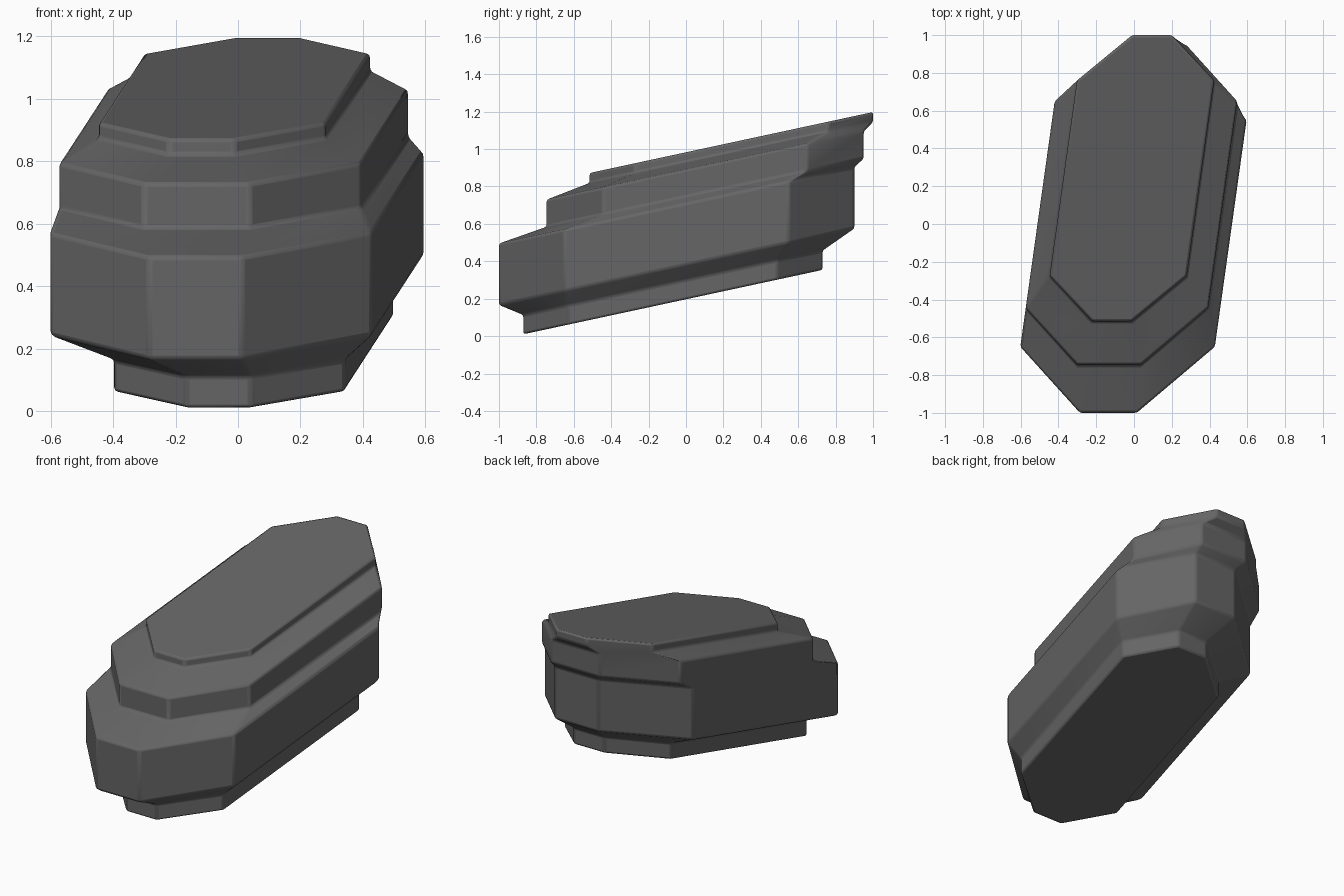
import bpy
import bmesh

cube = bpy.data.objects.get("Cube")
if cube:
    bpy.data.objects.remove(cube, do_unlink=True)

SLOPE = 0.215   # rise of every tier towards the back
SKEW = 0.14     # sideways drift of every tier towards the back

grey = bpy.data.materials.new("dark grey stone")
grey.use_nodes = True
colour = (0.13, 0.13, 0.13, 1)
grey.diffuse_color = colour
bsdf = grey.node_tree.nodes["Principled BSDF"]
bsdf.inputs["Base Color"].default_value = colour
bsdf.inputs["Roughness"].default_value = 0.8


def octagon(bm, z, front, back, chamfer, side, end, centre):
    """Skewed, slanted eight-sided ring."""
    a, b = front + chamfer, back - chamfer
    corners = [(-end, front), (end, front), (side, a), (side, b),
               (end, back), (-end, back), (-side, b), (-side, a)]
    return [bm.verts.new((x + centre + SKEW * y, y, z + SLOPE * y))
            for x, y in corners]


# Tiers from the bottom: low z, high z, front, back, chamfer, side, end, centre
tiers = [
    (0.197, 0.30, -0.87, 0.73, 0.24, 0.37, 0.105, 0.06),
    (0.382, 0.71, -1.00, 0.90, 0.35, 0.515, 0.15, 0.004),
    (0.745, 0.89, -0.745, 0.95, 0.30, 0.483, 0.17, -0.028),
    (0.93, 0.983, -0.515, 1.00, 0.24, 0.363, 0.105, -0.045),
]

# Stepped slab: rings joined from bottom to top
bm = bmesh.new()
rings = []
for low, high, *plan in tiers:
    rings += [octagon(bm, low, *plan), octagon(bm, high, *plan)]
for lower, upper in zip(rings, rings[1:]):
    for i in range(8):
        j = (i + 1) % 8
        bm.faces.new((lower[i], lower[j], upper[j], upper[i]))
bm.faces.new(rings[0][::-1])
bm.faces.new(rings[-1])
bmesh.ops.recalc_face_normals(bm, faces=bm.faces)
mesh = bpy.data.meshes.new("stepped_slab")
bm.to_mesh(mesh)
bm.free()
mesh.materials.append(grey)
slab = bpy.data.objects.new("stepped_slab", mesh)
bpy.context.collection.objects.link(slab)

# Softened edges
bevel = slab.modifiers.new("soft edges", "BEVEL")
bevel.width = 0.012
bevel.segments = 2
bevel.limit_method = "ANGLE"
bevel.angle_limit = 0.2

bpy.context.view_layer.objects.active = slab
slab.select_set(True)
bpy.ops.object.shade_smooth_by_angle(angle=0.6)
